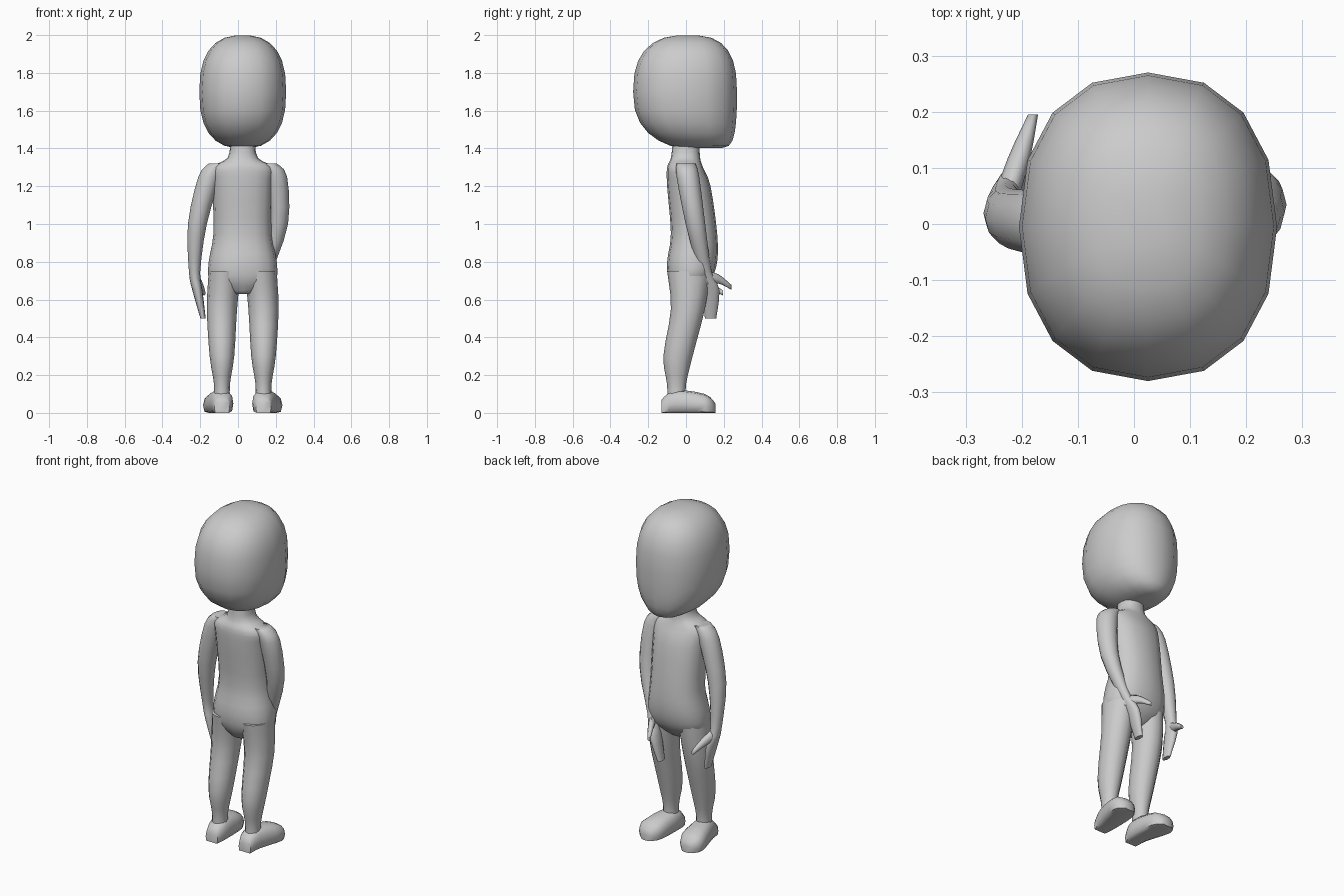
import bpy, bmesh, math
from mathutils import Vector

if "Cube" in bpy.data.objects:
    bpy.data.objects.remove(bpy.data.objects["Cube"])

MIDDLE = .025  # body centre line in x

skin = bpy.data.materials.new("plain grey")
skin.use_nodes = True
grey = (.6, .6, .6, 1)
skin.diffuse_color = grey
skin.node_tree.nodes["Principled BSDF"].inputs["Base Color"].default_value = grey


def smooth_rings(rings, steps=3):
    """Insert rings on a spline that passes through the given ones."""
    keys = [Vector(ring) for ring in rings]
    result = []
    for k in range(len(keys) - 1):
        start, end = keys[k], keys[k + 1]
        before = keys[max(k - 1, 0)]
        after = keys[min(k + 2, len(keys) - 1)]
        for step in range(steps):
            t = step / steps
            leave, arrive = (end - before) / 2, (after - start) / 2
            bend = (leave * (1 - t) - arrive * t) + (end - start) * (2 * t - 1)
            result.append(start.lerp(end, t) + bend * t * (1 - t))
    return result + [keys[-1]]


def signed_power(value, exponent):
    return math.copysign(abs(value) ** exponent, value)


def loft(name, rings, sides=12, roundness=1.0, along_y=False):
    """Skin rings of (position, centre x, half width, low, high).
    Low and high bound each ring in y, or in z when lofting along y."""
    bm = bmesh.new()
    loops = []
    for position, centre, half, low, high in rings:
        loop = []
        for i in range(sides):
            angle = math.tau * i / sides
            across = centre + half * signed_power(math.cos(angle), roundness)
            other = (low + high + (high - low) * signed_power(math.sin(angle), roundness)) / 2
            if along_y:
                point = (across, position, max(other, 0))
            else:
                point = (across, other, position)
            loop.append(bm.verts.new(point))
        loops.append(loop)
    for lower, upper in zip(loops, loops[1:]):
        for i in range(sides):
            j = (i + 1) % sides
            bm.faces.new((lower[i], lower[j], upper[j], upper[i]))
    bm.faces.new(loops[0])
    bm.faces.new(loops[-1])
    bmesh.ops.recalc_face_normals(bm, faces=bm.faces)
    mesh = bpy.data.meshes.new(name)
    bm.to_mesh(mesh)
    bm.free()
    mesh.materials.append(skin)
    part = bpy.data.objects.new(name, mesh)
    bpy.context.collection.objects.link(part)
    bpy.ops.object.select_all(action="DESELECT")
    part.select_set(True)
    bpy.context.view_layer.objects.active = part
    bpy.ops.object.shade_smooth_by_angle(angle=math.radians(60))


def make_head():
    """Rounded box whose jaw keeps a flat face and pulls the nape forward."""
    rings = []
    count = 12
    for i in range(count + 1):
        angle = .1 + (math.pi - .2) * i / count
        rise = -signed_power(math.cos(angle), .8)
        size = math.sin(angle) ** .8
        jaw = rise < 0
        front = .27 * size ** (.2 if jaw else .8)
        back = -.28 * size ** (1.4 if jaw else 1)
        rings.append((1.7 + .3 * rise, MIDDLE, .23 * size, back, front))
    loft("head", rings, sides=16, roundness=.87)


def make_torso():
    """Hips, waist, chest, shoulders and neck, from the bottom up."""
    heights = (.63, .7, .8, .95, 1.2, 1.3, 1.35, 1.44)
    widths = (.05, .17, .18, .155, .16, .16, .08, .065)
    backs = (.05, .09, .1, .08, .1, .1, .08, .07)
    fronts = (.06, .13, .165, .165, .13, .09, .075, .07)
    rings = [(z, MIDDLE, width, -back, front)
             for z, width, back, front in zip(heights, widths, backs, fronts)]
    loft("torso", smooth_rings(rings), sides=16, roundness=.87)


def make_leg(side, sign):
    """Thigh, knee, calf and ankle, with a foot whose toes spread outward."""
    stance = MIDDLE + sign * .11
    hip = stance - sign * .015
    leg = [(.75, hip, .085, -.1, .13), (.55, stance, .08, -.08, .1),
           (.3, stance, .065, -.12, .035), (.15, stance, .042, -.1, 0),
           (.05, stance, .045, -.1, 0)]
    loft(side + "_leg", smooth_rings(leg))
    toe = stance + sign * .025
    foot = [(-.13, stance, .04, -.02, .07), (-.06, stance, .06, -.02, .12),
            (.1, toe, .075, -.02, .1), (.155, toe, .03, -.01, .05)]
    loft(side + "_foot", smooth_rings(foot), roundness=.8, along_y=True)


def make_arm(side, sign, spread, reach, thumb_tip):
    """Arm and mitten hand. Spread and reach place each joint in x and y."""
    heights = (1.32, 1.25, 1, .75, .65, .5)
    widths = (.05, .06, .05, .03, .027, .014)
    depths = (.05, .06, .052, .035, .047, .03)
    rings = [(z, MIDDLE + sign * x, width, y - depth, y + depth)
             for z, x, y, width, depth in zip(heights, spread, reach, widths, depths)]
    loft(side + "_arm", smooth_rings(rings))
    # Thumb points forward and down from the wrist
    x, y, z = thumb_tip
    wrist_x = MIDDLE + sign * spread[3]
    thumb = [(reach[3], wrist_x, .022, .67, .75),
             ((reach[3] + y) / 2, (wrist_x + x) / 2, .02, z + .02, z + .07),
             (y, x, .009, z - .013, z + .013)]
    loft(side + "_thumb", smooth_rings(thumb), sides=8, along_y=True)


make_head()
make_torso()
for side, sign in (("left", 1), ("right", -1)):
    make_leg(side, sign)
make_arm("right", -1, (.13, .175, .24, .255, .24, .21),
         (0, 0, .01, .04, .055, .055), (-.18, .195, .635))
make_arm("left", 1, (.13, .175, .19, .125, .09, .05),
         (0, .01, .05, .1, .13, .13), (.08, .24, .665))
